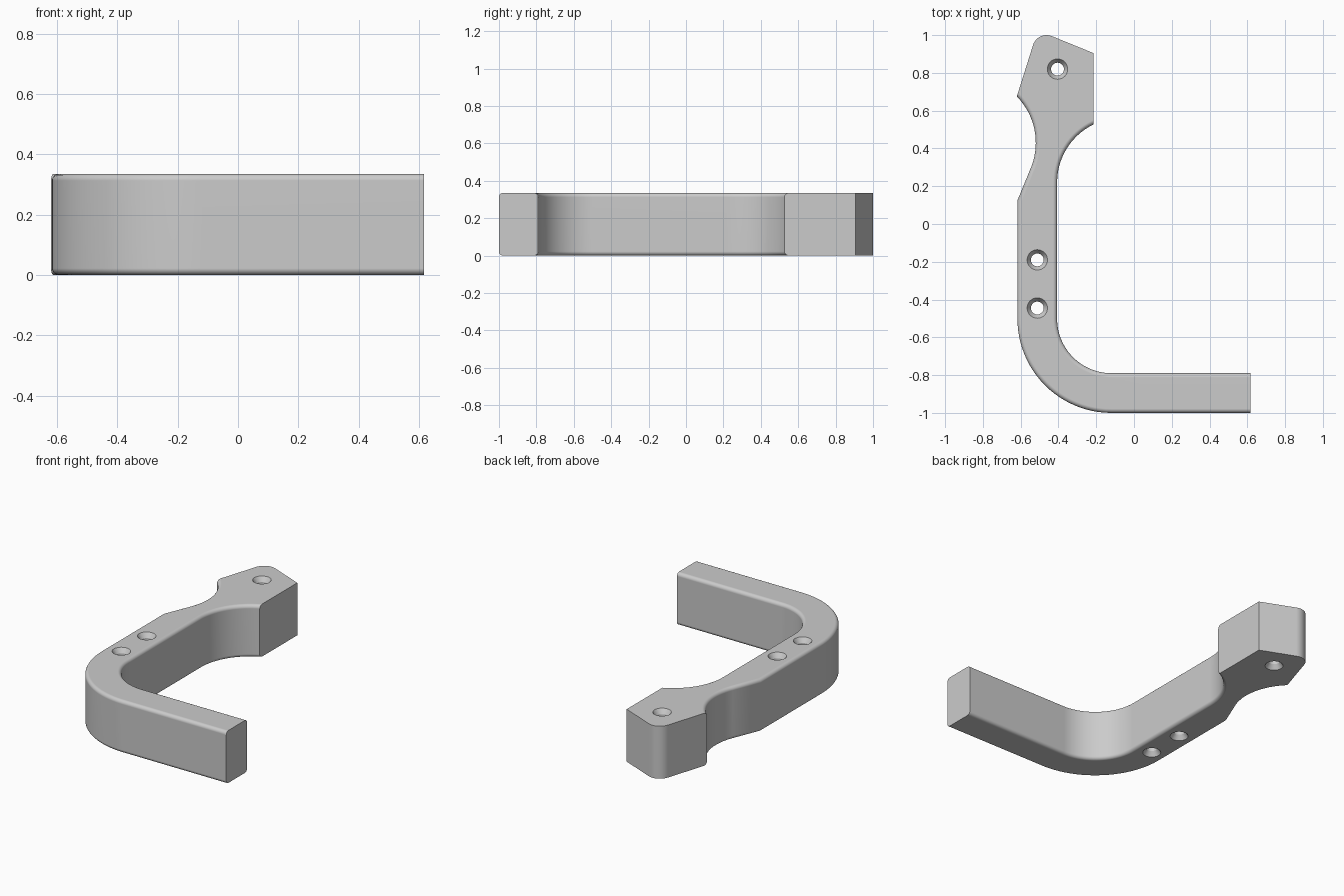
import bpy, bmesh
from math import cos, sin, radians, pi

if "Cube" in bpy.data.objects:
    bpy.data.objects.remove(bpy.data.objects["Cube"])

HEIGHT = 0.335
ROUND = 0.022

grey = bpy.data.materials.new("light_grey")
grey.use_nodes = True
colour = (0.6, 0.6, 0.6, 1)
grey.diffuse_color = colour
grey.node_tree.nodes["Principled BSDF"].inputs["Base Color"].default_value = colour


def arc(cx, cy, r, start, end, steps):
    angles = [radians(start + (end - start) * i / steps) for i in range(steps + 1)]
    return [(cx + r * cos(a), cy + r * sin(a)) for a in angles]


def make_object(name, bm):
    bmesh.ops.recalc_face_normals(bm, faces=bm.faces)
    mesh = bpy.data.meshes.new(name)
    bm.to_mesh(mesh)
    bm.free()
    mesh.materials.append(grey)
    obj = bpy.data.objects.new(name, mesh)
    bpy.context.collection.objects.link(obj)
    return obj


# Bracket outline: rounded run along the neck, bend and arm, then the sharp head
soft = (arc(-0.87, 0.43, 0.35, 44.5, -21, 16)
        + [(-0.617, 0.125)]
        + arc(-0.119, -0.502, 0.498, 180, 270, 24)
        + [(0.617, -1.0)])
inner = ([(0.617, -0.79)]
         + arc(-0.119, -0.502, 0.288, 270, 180, 24)
         + arc(-0.066, 0.22, 0.341, 180, 116, 16))
head = [(-0.215, 0.905)] + arc(-0.463, 0.925, 0.075, 67, 163, 12)
outline = soft + inner + head

bm = bmesh.new()
base = bm.faces.new([bm.verts.new((x, y, 0)) for x, y in outline])
top = bmesh.ops.extrude_face_region(bm, geom=[base])["geom"]
bmesh.ops.translate(bm, vec=(0, 0, HEIGHT),
                    verts=[g for g in top if isinstance(g, bmesh.types.BMVert)])

# Round the long edges above and below, but not the arm end or the head
bm.verts.ensure_lookup_table()
count = len(outline)
rounded = (list(range(len(soft) - 1))
           + list(range(len(soft), len(soft) + len(inner) - 1)))
segments = [(outline[i], outline[(i + 1) % count]) for i in rounded]
middles = [((a[0] + b[0]) / 2, (a[1] + b[1]) / 2) for a, b in segments]
edges = []
for e in bm.edges:
    a, b = e.verts
    if abs(a.co.z - b.co.z) < 1e-4:
        mx, my = (a.co.x + b.co.x) / 2, (a.co.y + b.co.y) / 2
        if any(abs(mx - x) + abs(my - y) < 1e-4 for x, y in middles):
            edges.append(e)
bmesh.ops.bevel(bm, geom=edges, offset=ROUND, offset_type='OFFSET',
                segments=5, profile=0.5, affect='EDGES')
bracket = make_object("bracket", bm)

# Screw holes, countersunk on both faces
BORE, SINK, DEPTH, OVER = 0.034, 0.054, 0.03, 0.01
slope = (SINK - BORE) / DEPTH
wide = SINK + slope * OVER
rings = [(wide, -OVER), (BORE, DEPTH), (BORE, HEIGHT - DEPTH), (wide, HEIGHT + OVER)]
bm = bmesh.new()
for hx, hy in [(-0.405, 0.82), (-0.512, -0.19), (-0.512, -0.445)]:
    loops = [[bm.verts.new((hx + r * cos(i * pi / 16), hy + r * sin(i * pi / 16), z))
              for i in range(32)] for r, z in rings]
    for low, high in zip(loops, loops[1:]):
        for i in range(32):
            j = (i + 1) % 32
            bm.faces.new((low[i], low[j], high[j], high[i]))
    bm.faces.new(loops[0][::-1])
    bm.faces.new(loops[-1])
cutter = make_object("hole_cutter", bm)
cutter.hide_render = True

bpy.ops.object.select_all(action='DESELECT')
bracket.select_set(True)
bpy.context.view_layer.objects.active = bracket
cut = bracket.modifiers.new("holes", 'BOOLEAN')
cut.operation = 'DIFFERENCE'
cut.solver = 'EXACT'
cut.object = cutter
bpy.ops.object.modifier_apply(modifier=cut.name)
bpy.data.objects.remove(cutter)

# Smooth curves with crisp corners and flat faces kept flat
bpy.ops.object.shade_smooth_by_angle(angle=radians(30))
weighted = bracket.modifiers.new("flat_faces", 'WEIGHTED_NORMAL')
weighted.keep_sharp = True
